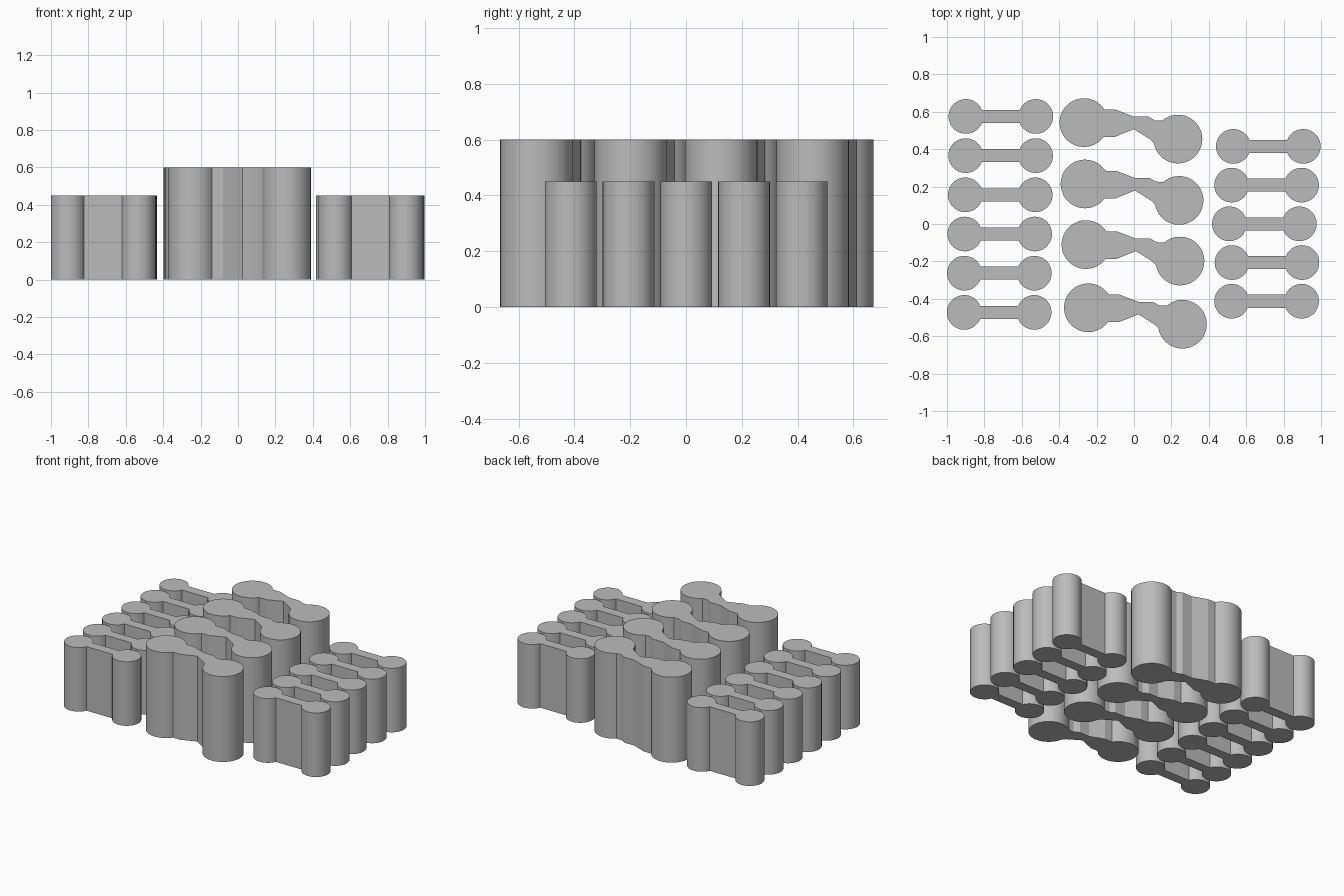
import bpy, bmesh
from math import radians, sin, cos, asin, degrees

if "Cube" in bpy.data.objects:
    bpy.data.objects.remove(bpy.data.objects["Cube"], do_unlink=True)

grey = bpy.data.materials.new("plain grey")
grey.use_nodes = True
colour = (0.5, 0.5, 0.5, 1)
grey.diffuse_color = colour
grey.node_tree.nodes["Principled BSDF"].inputs["Base Color"].default_value = colour


def arc(cx, cy, r, start, end, steps=48):
    """Points along a circular arc, angles in degrees."""
    angles = [radians(start + (end - start) * i / steps) for i in range(steps + 1)]
    return [(cx + r * cos(a), cy + r * sin(a)) for a in angles]


def prism(name, outline, height, x, y):
    """Extrude a closed outline straight up from the ground."""
    bm = bmesh.new()
    face = bm.faces.new([bm.verts.new((px, py, 0)) for px, py in outline])
    top = bmesh.ops.extrude_face_region(bm, geom=[face], use_keep_orig=True)
    verts = [v for v in top["geom"] if isinstance(v, bmesh.types.BMVert)]
    bmesh.ops.translate(bm, verts=verts, vec=(0, 0, height))
    bmesh.ops.recalc_face_normals(bm, faces=bm.faces)
    mesh = bpy.data.meshes.new(name)
    bm.to_mesh(mesh)
    bm.free()
    mesh.materials.append(grey)
    obj = bpy.data.objects.new(name, mesh)
    obj.location = (x, y, 0)
    bpy.context.collection.objects.link(obj)
    bpy.ops.object.select_all(action='DESELECT')
    obj.select_set(True)
    bpy.context.view_layer.objects.active = obj
    bpy.ops.object.shade_smooth_by_angle(angle=radians(18))


# Small connector: two round ends joined by a straight bar
R, HALF, BAR = 0.0925, 0.187, 0.035
gap = degrees(asin(BAR / R))
small = arc(-HALF, 0, R, gap, 360 - gap) + arc(HALF, 0, R, gap - 180, 180 - gap)

# Large connector: two offset round ends joined by a pinched web
R2 = 0.13
large = arc(0, 0, R2, 33, 324)
large += [(0.163, -0.077), (0.267, -0.035), (0.355, -0.09)]
large += arc(0.503, -0.088, R2, -170, 130)
large += [(0.38, 0.012), (0.345, 0.032), (0.267, 0.032), (0.167, 0.07)]

# Right column of six small connectors
for i, x in enumerate((-0.712, -0.713, -0.715, -0.718, -0.72, -0.721)):
    prism(f"right_connector_{i + 1}", small, 0.45, x, 0.575 - 0.2095 * i)

# Left column of five small connectors
for i, x in enumerate((0.718, 0.709, 0.697, 0.711, 0.709)):
    prism(f"left_connector_{i + 1}", small, 0.45, x, 0.415 - 0.207 * i)

# Middle column of four large connectors
for i, (x, y) in enumerate(((-0.268, 0.542), (-0.262, 0.214), (-0.257, -0.11), (-0.244, -0.448))):
    prism(f"middle_connector_{i + 1}", large, 0.6, x, y)
